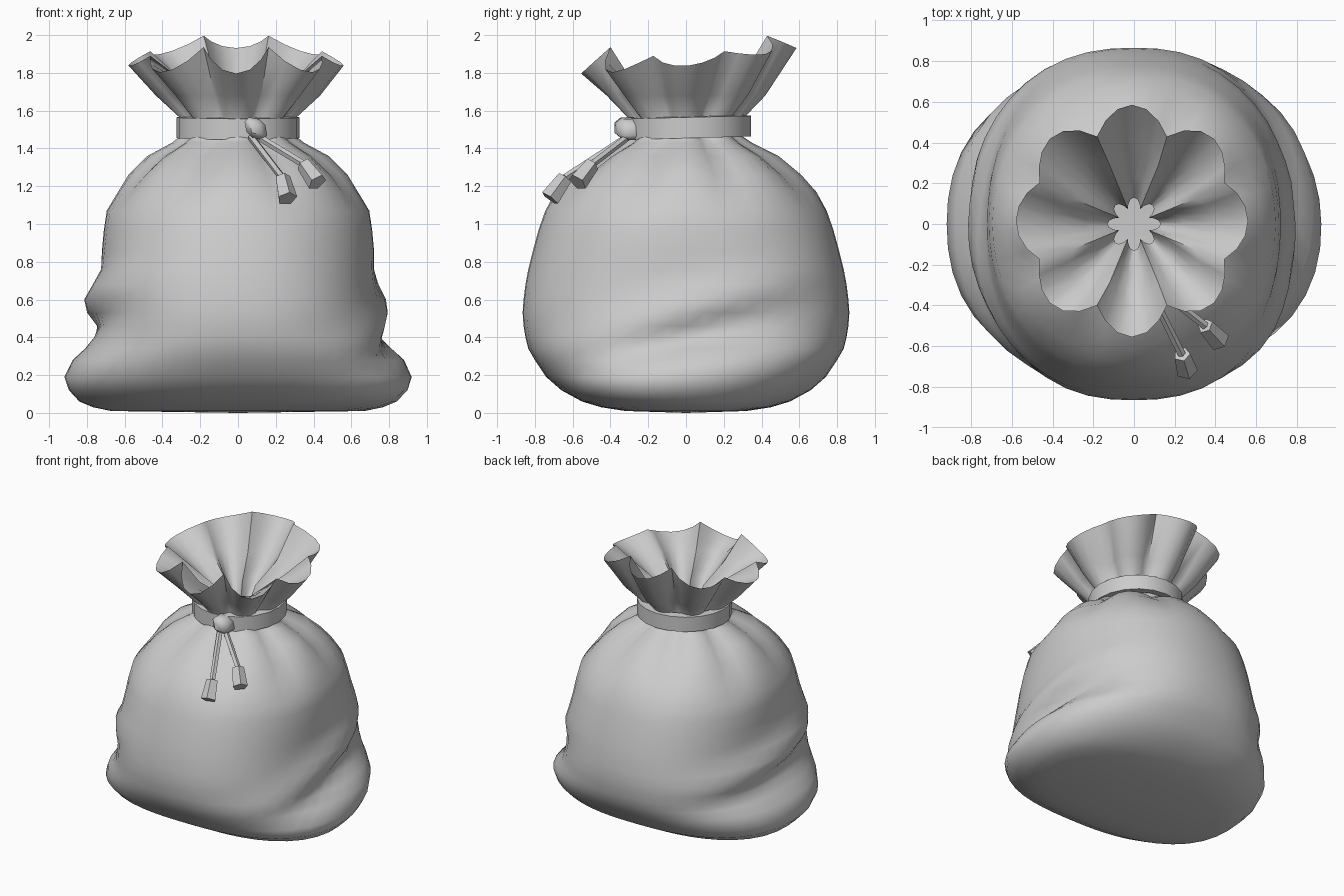
import bpy, bmesh
from math import sin, cos, pi, exp, radians
from mathutils import Vector

if "Cube" in bpy.data.objects:
    bpy.data.objects.remove(bpy.data.objects["Cube"])

N = 48  # segments: six per pleat, eight pleats


def finish(name, bm, angle=50):
    bmesh.ops.recalc_face_normals(bm, faces=bm.faces)
    me = bpy.data.meshes.new(name)
    bm.to_mesh(me)
    bm.free()
    ob = bpy.data.objects.new(name, me)
    bpy.context.collection.objects.link(ob)
    bpy.ops.object.select_all(action='DESELECT')
    bpy.context.view_layer.objects.active = ob
    ob.select_set(True)
    bpy.ops.object.shade_smooth_by_angle(angle=radians(angle))
    return ob


def skin(bm, rings, closed=False):
    pairs = list(zip(rings, rings[1:])) + ([(rings[-1], rings[0])] if closed else [])
    for a, b in pairs:
        n = len(a)
        for i in range(n):
            j = (i + 1) % n
            bm.faces.new((a[i], a[j], b[j], b[i]))


def bump(z, mid, width):
    return exp(-((z - mid) / width) ** 2)


def side_fold(t, y, z):
    # slumped cloth rolls on the left and right flanks
    c = cos(t)
    right = c > 0
    zt = z - (0.28 * y if right else -0.14 * y)
    zb = z - (0.14 * y if right else 0)
    roll = 0.095 * bump(zb, 0.2, 0.13) * abs(c) ** 2.5
    upper = (0.06 if right else 0.085) * bump(zt, 0.55 if right else 0.59, 0.1)
    upper -= (0.035 if right else 0.02) * bump(zt, 0.4 if right else 0.46, 0.05)
    return roll + upper * abs(c) ** 3


# sack body: z, half width, half depth, pleat depth
body = [(0.01, 0.66, 0.32, 0), (0.03, 0.75, 0.45, 0), (0.06, 0.81, 0.55, 0),
        (0.12, 0.83, 0.66, 0), (0.19, 0.825, 0.74, 0), (0.28, 0.81, 0.80, 0),
        (0.34, 0.78, 0.835, 0), (0.40, 0.755, 0.85, 0), (0.46, 0.74, 0.86, 0),
        (0.53, 0.735, 0.865, 0), (0.60, 0.73, 0.86, 0), (0.68, 0.725, 0.85, 0),
        (0.76, 0.72, 0.835, 0), (0.86, 0.72, 0.81, 0), (0.97, 0.71, 0.78, 0),
        (1.07, 0.695, 0.745, 0.005), (1.17, 0.635, 0.69, 0.03), (1.26, 0.58, 0.61, 0.05),
        (1.36, 0.48, 0.49, 0.075), (1.43, 0.35, 0.35, 0.06), (1.47, 0.30, 0.29, 0.04),
        (1.56, 0.305, 0.305, 0.06), (1.68, 0.435, 0.42, 0.1), "rim",
        (1.76, 0.42, 0.41, 0.1), (1.62, 0.25, 0.25, 0.11), (1.48, 0.13, 0.13, 0.05)]
bm = bmesh.new()
rings = []
for row in body:
    ring = []
    for i in range(N):
        t = 2 * pi * i / N
        c, s, p = cos(t), sin(t), 2 * abs(cos(4 * t)) - 1  # broad lobes, narrow valleys
        if row == "rim":
            r = 0.505 + 0.03 * c * c + (0.065 - 0.03 * c * c) * p
            z = 1.864 + 0.05 * s + 0.058 * s * s - (0.025 + 0.033 * s * s - 0.0175 * s) * p
            ring.append(bm.verts.new((r * c - 0.01, r * s + 0.015, z)))
            continue
        z, a, b, d = row
        e = 2.4 - 0.4 * min(1, max(0, (z - 0.5) / 0.8))
        r = (abs(c / a) ** e + abs(s / b) ** e) ** (-1 / e) - d * (1 - p) / 2
        if z < 1.1:
            r += side_fold(t, r * s, z)
        ring.append(bm.verts.new((r * c, r * s, z)))
    rings.append(ring)
skin(bm, rings)
base = bm.verts.new((0, 0, 0))
for i in range(N):
    bm.faces.new((base, rings[0][(i + 1) % N], rings[0][i]))
finish("sack", bm, 75)

# tie band around the neck
bm = bmesh.new()
rings = []
for r, z in [(0.27, 1.46), (0.325, 1.455), (0.325, 1.565), (0.27, 1.57)]:
    rings.append([bm.verts.new((r * cos(2 * pi * i / 20), 0.02 + r * sin(2 * pi * i / 20),
                                z + 0.008 * sin(2 * pi * i / 20))) for i in range(20)])
skin(bm, rings, True)
finish("tie_band", bm, 40)

# knot: a bevelled, slightly turned lump of cord
bm = bmesh.new()
bmesh.ops.create_cube(bm, size=2)
bmesh.ops.bevel(bm, geom=bm.edges[:], offset=0.5, segments=1, affect='EDGES')
for v in bm.verts:
    x, y, z = v.co
    v.co = Vector((0.095 + 0.055 * x - 0.01 * z, -0.305 + 0.065 * y + 0.015 * x, 1.505 + 0.055 * z - 0.01 * x))
finish("knot", bm, 50)


def tapered(name, p, q, r1, r2, sides):
    p, q = Vector(p), Vector(q)
    bm = bmesh.new()
    bmesh.ops.create_cone(bm, cap_ends=True, segments=sides, radius1=r1, radius2=r2, depth=(q - p).length)
    rot = (q - p).to_track_quat('Z', 'Y')
    for v in bm.verts:
        v.co = rot @ v.co + (p + q) / 2
    finish(name, bm, 40)


# two hanging cords with weighted ends
for k, (start, mid, end) in enumerate([
        ((0.07, -0.31, 1.46), (0.235, -0.64, 1.245), (0.26, -0.72, 1.135)),
        ((0.11, -0.31, 1.46), (0.35, -0.50, 1.315), (0.42, -0.575, 1.22))]):
    tapered(f"cord_{k + 1}", start, mid, 0.02, 0.02, 5)
    tapered(f"cord_end_{k + 1}", mid, end, 0.042, 0.054, 5)
